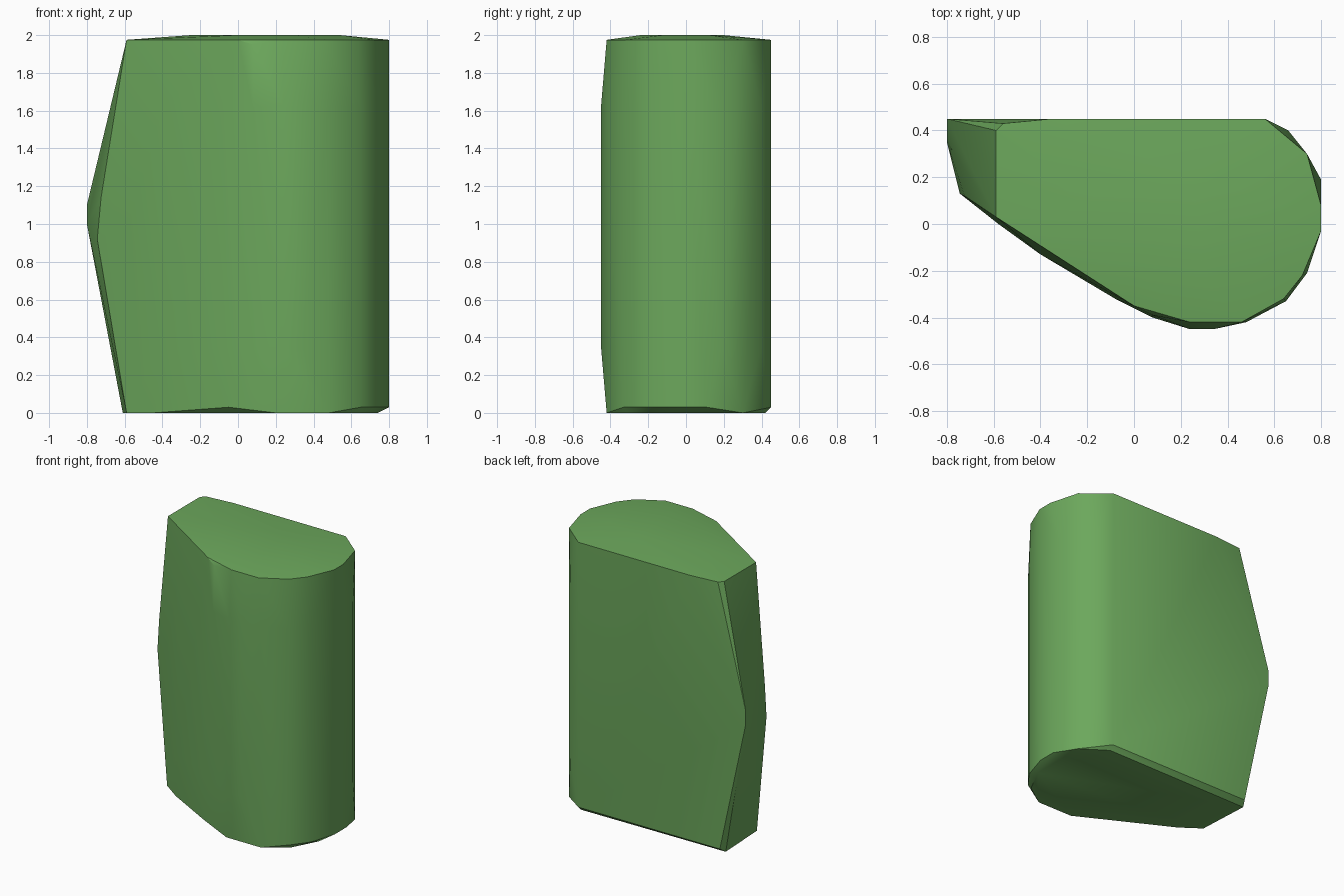
import bpy, bmesh, math

cube = bpy.data.objects.get("Cube")
if cube:
    bpy.data.objects.remove(cube, do_unlink=True)

# Single green material
green = bpy.data.materials.new("leaf_green")
green.use_nodes = True
colour = (0.15, 0.39, 0.107, 1)
green.diffuse_color = colour
green.node_tree.nodes["Principled BSDF"].inputs["Base Color"].default_value = colour

# Rounded flank, shared by the lower and upper body rings (x, y)
flank = [(-0.40, -0.13), (-0.08, -0.32), (0.08, -0.40), (0.24, -0.45),
         (0.34, -0.45), (0.48, -0.42), (0.65, -0.33), (0.74, -0.21),
         (0.80, -0.03), (0.80, 0.19), (0.74, 0.30), (0.66, 0.40), (0.56, 0.45)]

# Horizontal sections (height, outline)
sections = [
    (0.00, [(-0.61, 0.41), (-0.59, 0.02), (-0.45, -0.08), (0.20, -0.42),
            (0.48, -0.42), (0.64, -0.31), (0.74, -0.12), (0.74, 0.30), (0.56, 0.42)]),
    (0.03, [(-0.59, 0.45), (-0.05, -0.33), (0.65, -0.33), (0.74, -0.21),
            (0.80, -0.02), (0.80, 0.11), (0.74, 0.30), (0.56, 0.45)]),
    (0.35, flank),
    (1.62, flank),
    (1.95, [(0.08, -0.39)]),
    (1.975, [(-0.59, 0.40), (-0.59, 0.03), (0.0, -0.35), (0.24, -0.42),
             (0.46, -0.42), (0.64, -0.32), (0.72, -0.22), (0.80, -0.03),
             (0.80, 0.08), (0.74, 0.30), (0.58, 0.43), (0.56, 0.45),
             (-0.35, 0.45), (-0.56, 0.43)]),
    # Gently domed crown
    (2.00, [(-0.25, 0.10), (0.0, -0.18), (0.30, -0.24), (0.54, -0.12),
            (0.54, 0.12), (0.25, 0.20)]),
]
# Pointed left side at mid height
ridge = [(-0.80, 0.45, 1.10), (-0.80, 0.45, 1.00), (-0.80, 0.35, 1.00),
         (-0.745, 0.13, 0.92), (-0.725, 0.12, 1.14), (-0.58, 0.0, 1.0)]

# Faceted convex body wrapped around the sections
bm = bmesh.new()
for z, outline in sections:
    for x, y in outline:
        bm.verts.new((x, y, z))
for p in ridge:
    bm.verts.new(p)
hull = bmesh.ops.convex_hull(bm, input=bm.verts[:])
loose = {g for g in hull["geom_interior"] + hull["geom_unused"]
         if isinstance(g, bmesh.types.BMVert)}
bmesh.ops.delete(bm, geom=list(loose), context='VERTS')
bmesh.ops.recalc_face_normals(bm, faces=bm.faces[:])
mesh = bpy.data.meshes.new("rock_body")
bm.to_mesh(mesh)
bm.free()
mesh.materials.append(green)

body = bpy.data.objects.new("rock_body", mesh)
bpy.context.collection.objects.link(body)
bpy.ops.object.select_all(action='DESELECT')
body.select_set(True)
bpy.context.view_layer.objects.active = body
bpy.ops.object.shade_smooth_by_angle(angle=math.radians(30))
